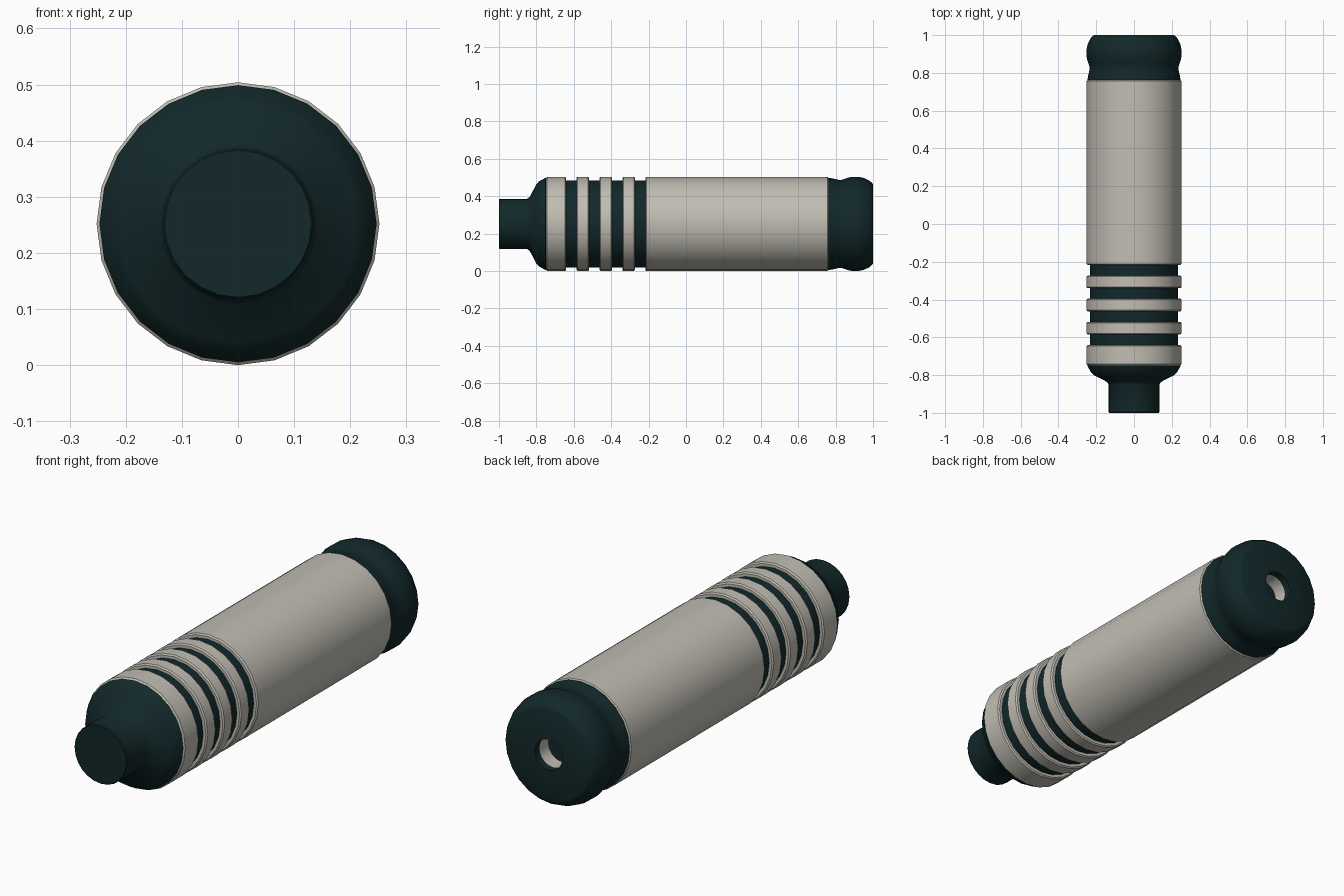
import bpy, bmesh, math

old = bpy.data.objects.get("Cube")
if old:
    bpy.data.objects.remove(old)

SIDES = 24
R = 0.252       # outer radius, also the axis height
GROOVE = 0.233  # radius at the groove floors


def material(name, color):
    m = bpy.data.materials.new(name)
    m.use_nodes = True
    m.diffuse_color = color
    bsdf = m.node_tree.nodes["Principled BSDF"]
    bsdf.inputs["Base Color"].default_value = color
    bsdf.inputs["Roughness"].default_value = 0.6
    return m


dark = material("dark teal", (0.006, 0.021, 0.023, 1))
light = material("warm grey", (0.53, 0.51, 0.45, 1))


def lathe(name, profile, mat):
    """Turn (y, radius) points, listed front to back, around the long axis."""
    bm = bmesh.new()
    rings = []
    for y, r in profile:
        if r == 0:
            rings.append([bm.verts.new((0, y, R))] * SIDES)
            continue
        ring = []
        for i in range(SIDES):
            a = math.tau * i / SIDES
            ring.append(bm.verts.new((r * math.sin(a), y, R + r * math.cos(a))))
        rings.append(ring)
    for a, b in zip(rings, rings[1:]):
        for i in range(SIDES):
            j = (i + 1) % SIDES
            corners = list(dict.fromkeys((a[i], b[i], b[j], a[j])))
            bm.faces.new(corners)
    mesh = bpy.data.meshes.new(name)
    bm.to_mesh(mesh)
    bm.free()
    mesh.materials.append(mat)
    ob = bpy.data.objects.new(name, mesh)
    bpy.context.collection.objects.link(ob)
    bpy.ops.object.select_all(action='DESELECT')
    bpy.context.view_layer.objects.active = ob
    ob.select_set(True)
    bpy.ops.object.shade_smooth_by_angle(angle=math.radians(35))
    return ob


def sleeve(name, start, end):
    """Light band with small chamfers and walls down to the groove floor."""
    c = 0.006
    lathe(name, [(start, GROOVE), (start, R - c), (start + c, R),
                 (end - c, R), (end, R - c), (end, GROOVE)], light)


# Front nose: plug and rounded shoulder
lathe("nose", [(-1, 0), (-1, 0.131), (-0.996, 0.134), (-0.85, 0.134),
               (-0.836, 0.143), (-0.8, 0.212), (-0.785, 0.228),
               (-0.75, 0.247), (-0.745, GROOVE)], dark)

# Light bands and the long barrel
bands = [(-0.748, -0.641), (-0.585, -0.518), (-0.462, -0.395),
         (-0.34, -0.273), (-0.217, 0.762)]
for n, (start, end) in enumerate(bands[:-1]):
    sleeve(f"grip_ring_{n + 1}", start, end)
sleeve("barrel", *bands[-1])

# Dark groove floors between the bands
for n, (a, b) in enumerate(zip(bands, bands[1:])):
    lathe(f"groove_{n + 1}", [(a[1], GROOVE), (b[0], GROOVE)], dark)

# Rear cap with a waist, a rounded bulge and a blind hole
HOLE = 0.07
lathe("rear_cap", [(0.758, GROOVE), (0.76, 0.247), (0.79, 0.242),
                   (0.815, 0.236), (0.835, 0.236), (0.865, 0.247),
                   (0.89, R), (0.92, R), (0.95, 0.246), (0.98, 0.232),
                   (0.996, 0.218), (1, 0.21), (1, HOLE), (0.965, HOLE)], dark)
lathe("hole_liner", [(0.965, HOLE), (0.9, HOLE)], light)
lathe("hole_floor", [(0.9, HOLE), (0.9, 0)], dark)
